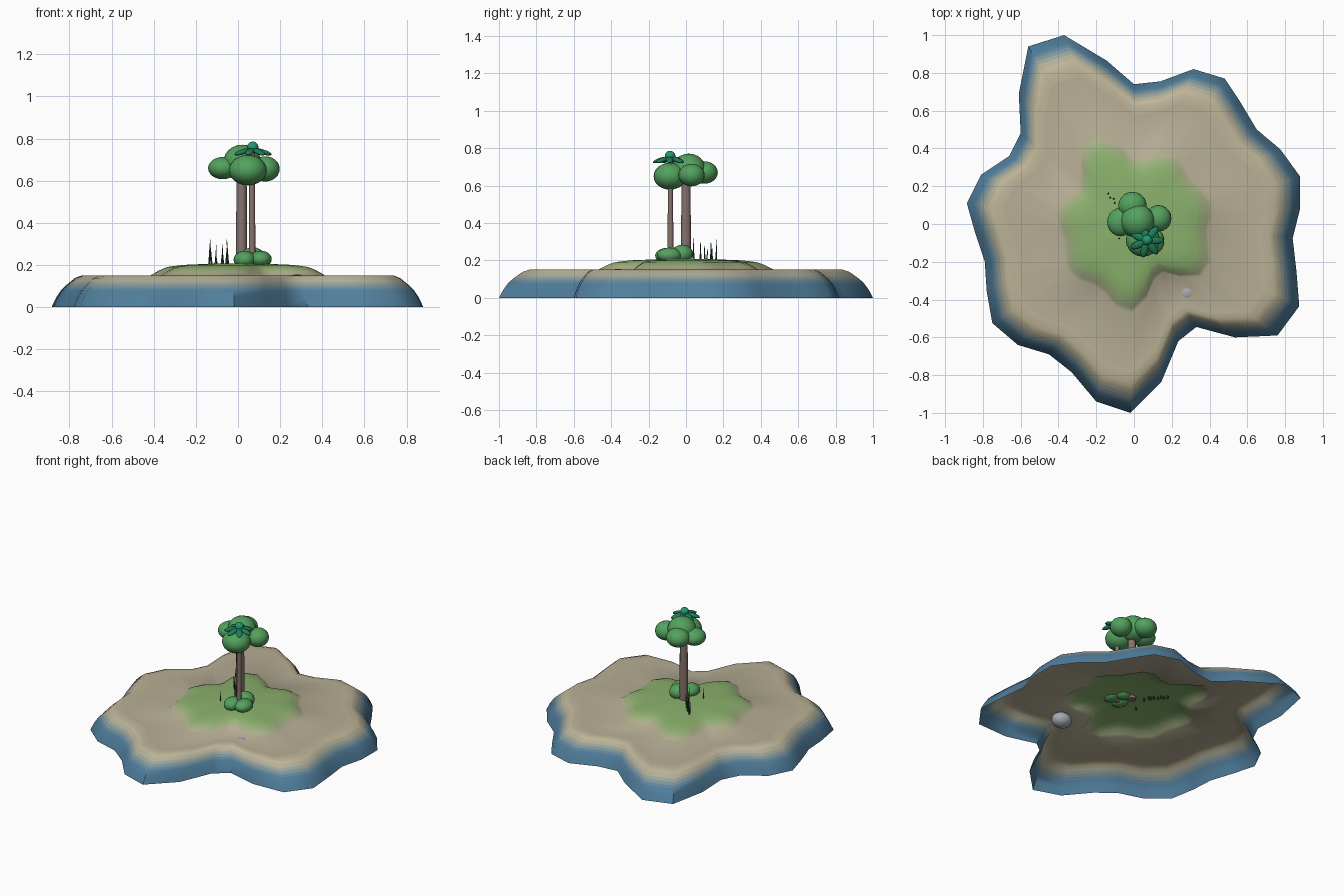
import bpy, bmesh
from math import sin, cos, pi, radians
from mathutils import Matrix, Vector

if "Cube" in bpy.data.objects:
    bpy.data.objects.remove(bpy.data.objects["Cube"])


def mat(name, rgb):
    # picture colour (0-255) to linear
    m = bpy.data.materials.new(name)
    m.diffuse_color = (*[(c / 255) ** 2.2 for c in rgb], 1)
    m.use_nodes = True
    m.node_tree.nodes["Principled BSDF"].inputs["Base Color"].default_value = m.diffuse_color
    return m


def finish(bm, name, mats, angle=50):
    me = bpy.data.meshes.new(name)
    bm.to_mesh(me)
    bm.free()
    ob = bpy.data.objects.new(name, me)
    bpy.context.collection.objects.link(ob)
    for m in mats:
        me.materials.append(m)
    bpy.ops.object.select_all(action='DESELECT')
    ob.select_set(True)
    bpy.context.view_layer.objects.active = ob
    bpy.ops.object.shade_smooth_by_angle(angle=radians(angle))
    return ob


def blobs(name, items, m, seg=20):
    # clump of squashed balls: (centre, radii, turn about z, tilt)
    bm = bmesh.new()
    for c, r, *rot in items:
        turn, tilt = rot or (0, 0)
        mx = (Matrix.Translation(c) @ Matrix.Rotation(turn, 4, 'Z') @
              Matrix.Rotation(tilt, 4, 'Y') @ Matrix.Diagonal((*r, 1)))
        bmesh.ops.create_uvsphere(bm, u_segments=seg, v_segments=seg // 2 + 2, radius=1, matrix=mx)
    return finish(bm, name, [m])


def cone(name, x, y, z0, z1, r0, r1, m, sides=12, lean=(0, 0)):
    bm = bmesh.new()
    rings = [[bm.verts.new((x + dx + r * cos(2 * pi * i / sides), y + dy + r * sin(2 * pi * i / sides), z))
              for i in range(sides)]
             for z, r, dx, dy in ((z0, r0, 0, 0), (z1, r1, *lean))]
    for i in range(sides):
        j = (i + 1) % sides
        bm.faces.new((rings[0][i], rings[0][j], rings[1][j], rings[1][i]))
    bm.faces.new(rings[1])
    bm.faces.new(rings[0][::-1])
    return finish(bm, name, [m])


# Island shell: shoreline scaled along a profile, open underneath
shore = [(.88, .085), (.88, .25), (.775, .395), (.65, .5), (.56, .65), (.48, .77), (.315, .82),
         (.14, .755), (0, .74), (-.145, .865), (-.37, 1), (-.56, .94), (-.61, .69), (-.6, .48),
         (-.66, .36), (-.81, .26), (-.885, .11), (-.84, -.05), (-.79, -.2), (-.78, -.355),
         (-.75, -.525), (-.615, -.64), (-.45, -.69), (-.33, -.785), (-.2, -.94), (-.02, -1),
         (.145, -.835), (.235, -.62), (.33, -.545), (.535, -.6), (.76, -.59), (.875, -.435),
         (.86, -.25), (.84, -.075)]
blue, sand, rim, green = (82, 126, 156), (182, 173, 148), (190, 180, 150), (138, 176, 108)


def mix(a, b, t):
    return [p + (q - p) * t for p, q in zip(a, b)]


# (scale, height, colour of the band going inward)
profile = [(1, 0, blue), (.975, .046, blue), (.95, .08, mix(blue, rim, .15)),
           (.935, .093, mix(blue, rim, .4)), (.918, .107, mix(blue, rim, .65)),
           (.9, .12, mix(blue, rim, .88)), (.875, .138, rim), (.84, .15, mix(rim, sand, .5)),
           (.78, .15, sand), (.47, .15, mix(sand, green, .15)), (.447, .162, mix(sand, green, .4)),
           (.425, .173, mix(sand, green, .65)), (.4, .183, mix(sand, green, .88)),
           (.375, .191, green), (.3, .2, green), (.15, .206, green)]
bm = bmesh.new()
rings = [[bm.verts.new((x * s, y * s, z)) for x, y in shore] for s, z, _ in profile]
top = bm.verts.new((0, 0, .208))
n = len(shore)
for k in range(len(rings)):
    for i in range(n):
        j = (i + 1) % n
        if k + 1 < len(rings):
            f = bm.faces.new((rings[k][i], rings[k][j], rings[k + 1][j], rings[k + 1][i]))
        else:
            f = bm.faces.new((rings[k][i], rings[k][j], top))
        f.material_index = k
finish(bm, "island", [mat(f"ground_band_{k}", c) for k, (_, _, c) in enumerate(profile)])

# Trunks
bark = mat("bark", (135, 115, 108))
cone("tall_trunk", .017, 0, .19, .66, .027, .024, bark)
cone("thin_trunk", .067, -.083, .19, .74, .016, .013, bark)

# Tree crown
leaf = mat("leaf", (84, 160, 94))
blobs("tree_crown", [((.02, .015, .688), (.09, .09, .083)),
                     ((-.072, .01, .66), (.07, .075, .053)),
                     ((-.008, .098, .67), (.075, .072, .06)),
                     ((.13, .03, .656), (.068, .07, .06)),
                     ((.047, -.085, .65), (.09, .088, .072))], leaf)

# Frond crown of the thin tree
frond = mat("frond", (34, 125, 90))
blobs("frond_crown", [((.067 + .05 * cos(a), -.087 + .05 * sin(a), .737), (.045, .02, .012), a, .3)
                      for a in [2 * pi * i / 7 for i in range(7)]], frond, 12)
blobs("frond_bud", [((.07, -.085, .758), (.028, .028, .028))], mat("bud", (40, 150, 108)), 14)

# Bush
blobs("bush", [((.07, -.02, .235), (.058, .058, .049)),
               ((.108, -.09, .228), (.052, .065, .04)),
               ((.032, -.1, .225), (.053, .065, .042))], leaf)

# Grass blades
blade = mat("blade", (50, 85, 50))
for i, (x, y, h) in enumerate([(-.138, .16, .32), (-.125, .14, .29), (-.108, .135, .3), (-.1, .11, .26),
                               (-.078, .1, .28), (-.07, .08, .3), (-.058, .075, .29),
                               (-.047, .04, .32), (-.08, -.075, .27)]):
    cone(f"grass_blade_{i}", x, y, .185, h, .006, .001, blade, 5,
         (.006 * (-1) ** i, .006 * cos(i * 2)))

# Half-buried stone
blobs("stone", [((.28, -.365, .107), (.068, .06, .048))], mat("stone", (165, 168, 175)), 14)
